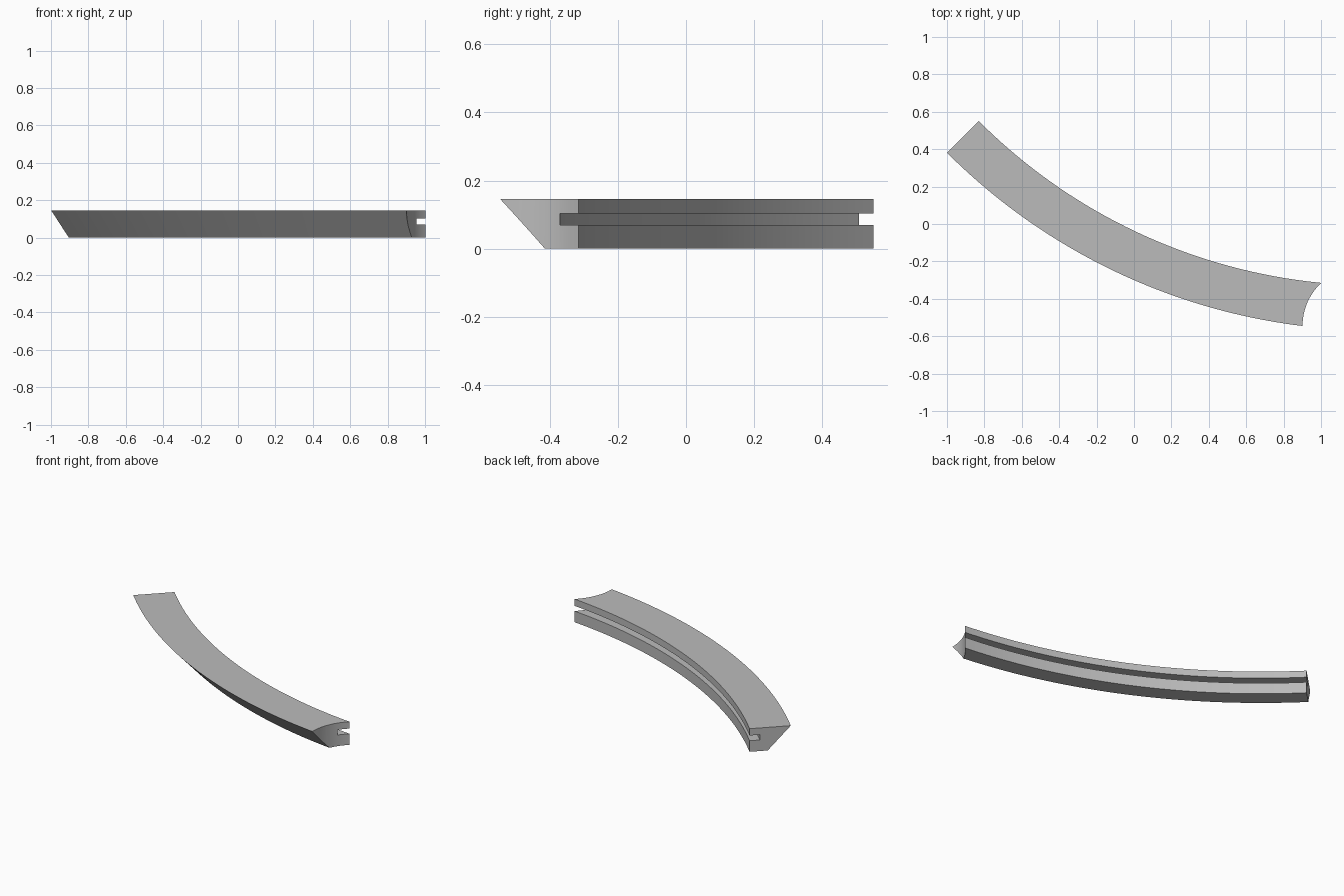
import bpy, bmesh, math

cube = bpy.data.objects.get("Cube")
if cube:
    bpy.data.objects.remove(cube, do_unlink=True)

CENTRE = (1.293, 2.673)        # centre of the sweep
START, END = math.radians(-45), math.radians(-4.3)
STEPS = 48
# Cross-section as (radius, height): sloped outer face, grooved inner face
SECTION = [(3.002, 0), (3.108, 0), (3.242, 0.146), (3.002, 0.146),
           (3.002, 0.103), (3.062, 0.103), (3.062, 0.07), (3.002, 0.07)]

# Single grey material
grey = bpy.data.materials.new("light grey")
grey.use_nodes = True
colour = (0.5, 0.5, 0.5, 1)
grey.diffuse_color = colour
grey.node_tree.nodes["Principled BSDF"].inputs["Base Color"].default_value = colour


def ring(bm, angle):
    """Place the cross-section at one angle of the sweep."""
    return [bm.verts.new((CENTRE[0] + r * math.sin(angle),
                          CENTRE[1] - r * math.cos(angle), z))
            for r, z in SECTION]


# Curved rail: sweep the section along the arc and cap both ends
bm = bmesh.new()
rings = [ring(bm, START + (END - START) * i / STEPS) for i in range(STEPS + 1)]
count = len(SECTION)
for a, b in zip(rings, rings[1:]):
    for j in range(count):
        k = (j + 1) % count
        bm.faces.new((a[j], a[k], b[k], b[j]))
bm.faces.new(rings[0])
bm.faces.new(rings[-1])
bmesh.ops.recalc_face_normals(bm, faces=bm.faces)
mesh = bpy.data.meshes.new("curved_rail")
bm.to_mesh(mesh)
bm.free()
mesh.materials.append(grey)
rail = bpy.data.objects.new("curved_rail", mesh)
bpy.context.collection.objects.link(rail)

# Round cutter for the scooped end
bpy.ops.mesh.primitive_cylinder_add(vertices=128, radius=0.314, depth=1,
                                    location=(1.215, -0.545, 0.07))
cutter = bpy.context.object
cutter.name = "end_cutter"
cutter.hide_render = True
cutter.data.materials.append(grey)

scoop = rail.modifiers.new("scooped_end", 'BOOLEAN')
scoop.operation = 'DIFFERENCE'
scoop.solver = 'EXACT'
scoop.object = cutter

bpy.ops.object.select_all(action='DESELECT')
rail.select_set(True)
bpy.context.view_layer.objects.active = rail
bpy.ops.object.modifier_apply(modifier=scoop.name)
bpy.data.objects.remove(cutter, do_unlink=True)
bpy.ops.object.shade_smooth_by_angle(angle=math.radians(30))
